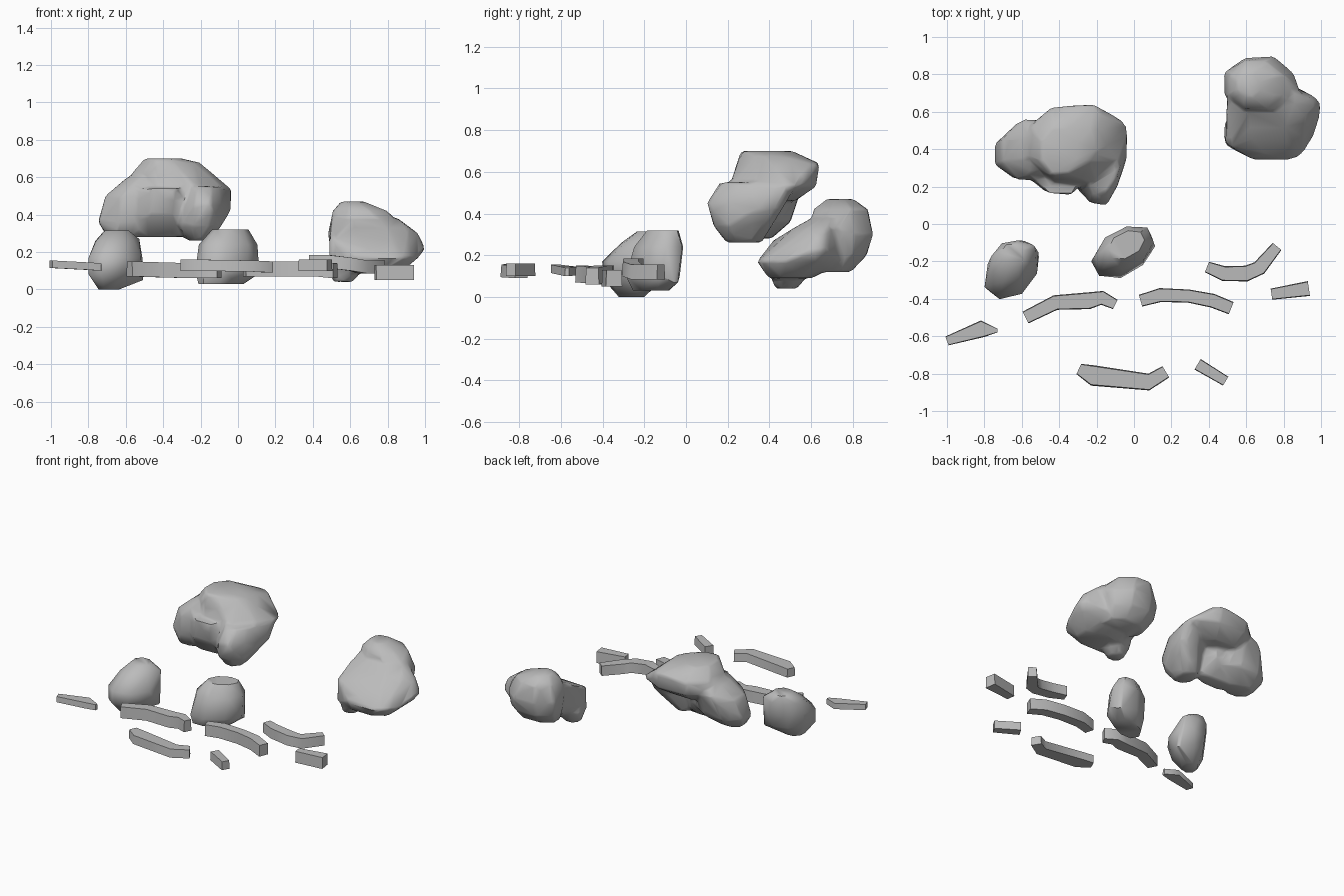
import bpy
import bmesh
import math
import random
from mathutils import Vector

random.seed(4)

cube = bpy.data.objects.get("Cube")
if cube:
    bpy.data.objects.remove(cube, do_unlink=True)

stone = bpy.data.materials.new("stone_grey")
stone.use_nodes = True
stone.diffuse_color = (0.5, 0.5, 0.5, 1)
stone.node_tree.nodes["Principled BSDF"].inputs["Base Color"].default_value = stone.diffuse_color


def add_object(name, bm):
    """Turn a bmesh into a linked, selected object with the stone material."""
    bmesh.ops.recalc_face_normals(bm, faces=bm.faces)
    mesh = bpy.data.meshes.new(name)
    bm.to_mesh(mesh)
    bm.free()
    mesh.materials.append(stone)
    obj = bpy.data.objects.new(name, mesh)
    bpy.context.collection.objects.link(obj)
    bpy.ops.object.select_all(action="DESELECT")
    obj.select_set(True)
    bpy.context.view_layer.objects.active = obj
    return obj


def add_chunk(bm, yaw, rings):
    """Add the convex hull of stacked octagons: (z, centre x, centre y, radius x, radius y)."""
    verts = []
    step = math.pi / 4
    turn = math.radians(yaw)
    for z, cx, cy, rx, ry in rings:
        for i in range(8):
            angle = (i + 0.5) * step
            reach = random.uniform(0.96, 1.06) / math.cos(step / 2)
            u, v = rx * reach * math.cos(angle), ry * reach * math.sin(angle)
            x = cx + u * math.cos(turn) - v * math.sin(turn)
            y = cy + u * math.sin(turn) + v * math.cos(turn)
            verts.append(bm.verts.new((x, y, z)))
    hull = bmesh.ops.convex_hull(bm, input=verts)
    loose = [e for e in hull["geom_interior"] if isinstance(e, bmesh.types.BMVert)]
    bmesh.ops.delete(bm, geom=loose, context="VERTS")


def rock(name, yaw, *chunks):
    """Fuse overlapping chunks into one worn, faceted boulder."""
    bm = bmesh.new()
    for rings in chunks:
        add_chunk(bm, yaw, rings)
    obj = add_object(name, bm)
    if len(chunks) > 1:
        fuse = obj.modifiers.new("fuse", "REMESH")
        fuse.mode = "VOXEL"
        fuse.voxel_size = 0.015
        soften = obj.modifiers.new("soften", "SMOOTH")
        soften.iterations = 3
        facet = obj.modifiers.new("facet", "DECIMATE")
        facet.ratio = 0.06
        for modifier in (fuse, soften, facet):
            bpy.ops.object.modifier_apply(modifier=modifier.name)
    bpy.ops.object.shade_smooth_by_angle(angle=math.radians(50))


def slab(name, thickness, path):
    """Sweep a stone bar along stations: (x, y, width, top z)."""
    bm = bmesh.new()
    points = [Vector((x, y, 0)) for x, y, _, _ in path]
    sections = []
    for i, (x, y, width, top) in enumerate(path):
        along = points[min(i + 1, len(points) - 1)] - points[max(i - 1, 0)]
        side = Vector((-along.y, along.x, 0)).normalized() * width / 2
        low = points[i] + Vector((0, 0, top - thickness))
        high = points[i] + Vector((0, 0, top))
        corners = (low - side, low + side, high + side * 0.9, high - side * 0.9)
        sections.append([bm.verts.new(c) for c in corners])
    for a, b in zip(sections, sections[1:]):
        for k in range(4):
            n = (k + 1) % 4
            bm.faces.new((a[k], a[n], b[n], b[k]))
    bm.faces.new(sections[0])
    bm.faces.new(sections[-1])
    add_object(name, bm)
    bpy.ops.object.shade_smooth_by_angle(angle=math.radians(50))


# Large lumpy boulder: left lobe, crown, front lobe and the bridge below
left_lobe = [(.28, -.61, .34, .09, .07), (.36, -.57, .37, .18, .13),
             (.5, -.55, .39, .16, .15), (.6, -.5, .4, .09, .12), (.54, -.57, .52, .04, .04)]
crown = [(.46, -.34, .36, .18, .16), (.53, -.32, .42, .26, .2), (.53, -.07, .5, .04, .05),
         (.62, -.36, .44, .2, .19), (.64, -.25, .56, .08, .08), (.68, -.25, .42, .04, .08),
         (.7, -.4, .39, .1, .12)]
front_lobe = [(.26, -.21, .28, .06, .08), (.34, -.2, .25, .11, .12),
              (.45, -.19, .27, .1, .16), (.42, -.09, .38, .05, .08),
              (.55, -.18, .3, .09, .13), (.53, -.09, .46, .05, .06)]
bridge = [(.28, -.42, .32, .14, .05), (.4, -.41, .31, .16, .13), (.54, -.4, .31, .14, .15)]
rock("large_boulder", 0, left_lobe, crown, front_lobe, bridge)

# Tilted boulder at the back: squared front block, raised back lobe and small foot
block = [(.09, .7, .5, .16, .1), (.12, .52, .44, .03, .03), (.27, .52, .45, .03, .03),
         (.17, .87, .4, .04, .04), (.17, .74, .55, .23, .2), (.22, .95, .62, .05, .06),
         (.33, .71, .62, .21, .1), (.3, .93, .64, .03, .04), (.38, .68, .68, .18, .07)]
back_lobe = [(.12, .68, .7, .14, .09), (.2, .67, .75, .17, .11), (.3, .67, .75, .18, .14),
             (.33, .78, .69, .1, .08), (.42, .65, .74, .14, .13), (.47, .61, .74, .06, .06)]
foot = [(.04, .56, .48, .05, .05), (.13, .58, .5, .1, .1)]
rock("back_boulder", 0, block, back_lobe, foot)

# Two small boulders
rock("small_boulder_right", 50,
     [(0, -.69, -.26, .06, .05), (.05, -.53, -.17, .02, .02), (.08, -.76, -.33, .03, .03),
      (.08, -.67, -.25, .14, .1), (.17, -.65, -.24, .16, .12), (.27, -.55, -.13, .02, .02),
      (.26, -.66, -.2, .11, .1), (.315, -.65, -.17, .06, .06)])
rock("small_boulder_middle", 28,
     [(.03, -.09, -.17, .12, .07), (.06, -.19, -.2, .02, .02), (.07, .07, -.06, .02, .02),
      (.1, -.06, -.16, .165, .105), (.24, -.05, -.13, .15, .095), (.32, -.04, -.11, .1, .06)])

# Flat stone slabs scattered in front
slab("wedge_slab", .04, [(-1, -.625, .05, .155), (-.81, -.56, .09, .145), (-.73, -.57, .02, .14)])
slab("curved_slab_right", .08, [(-.58, -.5, .07, .15), (-.42, -.42, .08, .145), (-.24, -.41, .09, .14),
                                (-.17, -.395, .075, .14), (-.1, -.43, .055, .14)])
slab("curved_slab_left", .08, [(.035, -.41, .065, .15), (.14, -.38, .075, .15), (.29, -.385, .07, .15),
                               (.42, -.41, .075, .15), (.52, -.45, .07, .14)])
slab("bent_slab", .07, [(.39, -.23, .06, .185), (.48, -.265, .08, .185), (.6, -.265, .085, .17),
                        (.67, -.235, .08, .155), (.765, -.12, .06, .155)])
slab("short_slab_back", .08, [(.735, -.375, .06, .13), (.935, -.345, .08, .13)])
slab("long_slab_front", .06, [(-.295, -.775, .06, .16), (-.22, -.81, .11, .16),
                              (.08, -.845, .09, .155), (.17, -.79, .07, .15)])
slab("short_slab_front", .06, [(.34, -.75, .065, .16), (.49, -.84, .055, .16)])
